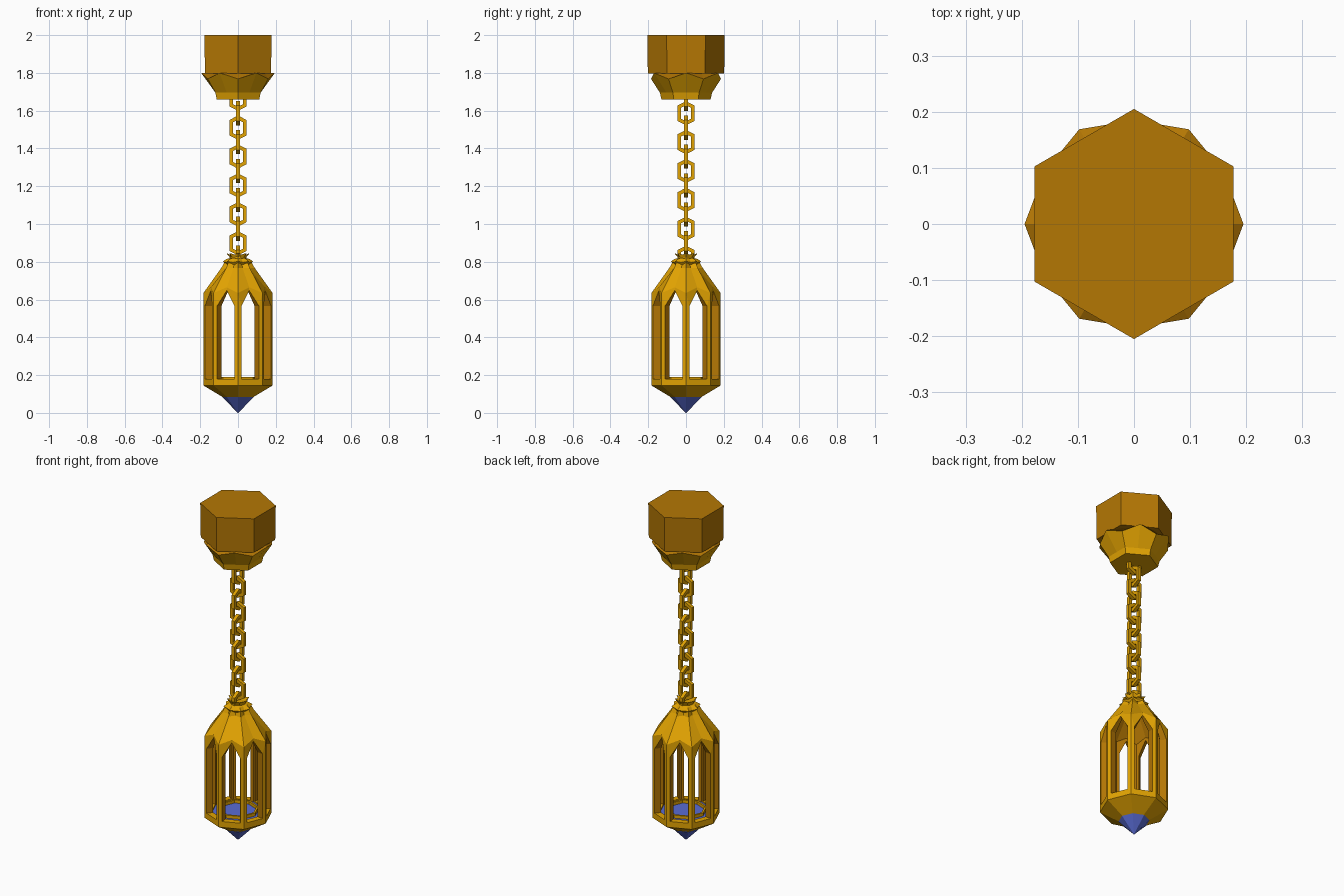
import bpy, bmesh, math
from mathutils import Vector

if "Cube" in bpy.data.objects:
    bpy.data.objects.remove(bpy.data.objects["Cube"])


def material(name, rgb):
    m = bpy.data.materials.new(name)
    lin = [((c / 255 + 0.055) / 1.055) ** 2.4 if c > 10 else c / 255 / 12.92 for c in rgb]
    m.diffuse_color = (*lin, 1)
    m.use_nodes = True
    m.node_tree.nodes["Principled BSDF"].inputs["Base Color"].default_value = m.diffuse_color
    return m


GOLD = material("gold", (226, 163, 2))
BRONZE = material("dark_gold", (180, 119, 4))
BLUE = material("blue", (90, 108, 212))


def finish(name, bm, mats):
    bmesh.ops.remove_doubles(bm, verts=bm.verts[:], dist=1e-5)
    bmesh.ops.recalc_face_normals(bm, faces=bm.faces[:])
    me = bpy.data.meshes.new(name)
    bm.to_mesh(me)
    bm.free()
    for m in mats:
        me.materials.append(m)
    ob = bpy.data.objects.new(name, me)
    bpy.context.collection.objects.link(ob)
    return ob


def loft(name, n, rows, mats, phase=0.0, caps=True, closed=False, second_from=99):
    """Rows of (r_even, z_even, r_odd, z_odd) or (r, z), n points around.
    Bands from index second_from on take the second material."""
    bm = bmesh.new()
    rings = []
    for row in rows:
        if len(row) == 2:
            row = row * 2
        ring = []
        for i in range(n):
            r, z = row[:2] if i % 2 == 0 else row[2:]
            a = math.radians(phase) + math.tau * i / n
            ring.append(bm.verts.new((r * math.cos(a), r * math.sin(a), z)))
        rings.append(ring)
    pairs = list(zip(rings, rings[1:])) + ([(rings[-1], rings[0])] if closed else [])
    for band, (a, b) in enumerate(pairs):
        for i in range(n):
            j = (i + 1) % n
            f = bm.faces.new((a[i], a[j], b[j], b[i]))
            f.material_index = int(band >= second_from)
    if caps:
        bm.faces.new(rings[0])
        bm.faces.new(rings[-1])
    return finish(name, bm, mats)


# Ceiling mount: hexagonal block and pointed collar below it
loft("ceiling_block", 6, [(0.202, 1.797), (0.205, 2.0)], [BRONZE], 30)
h = math.cos(math.pi / 6)
loft("mount_collar", 12, [
    (0.13 * h, 1.66, 0.13, 1.66), (0.138 * h, 1.695, 0.138, 1.695),
    (0.195, 1.80, 0.185, 1.768), (0.16, 1.798, 0.165, 1.798)],
    [GOLD, BRONZE], second_from=2)

# Chain of flat hexagonal links, alternating by a quarter turn
OUT = [(0, .064), (.045, .041), (.045, -.041), (0, -.064), (-.045, -.041), (-.045, .041)]
INN = [(0, .042), (.027, .029), (.027, -.029), (0, -.042), (-.027, -.029), (-.027, .029)]


def chain_link(i):
    zc = 1.663 - 0.0765 * i
    bm = bmesh.new()

    def v(p, d):
        co = (p[0], d, zc + p[1]) if i % 2 == 0 else (d, p[0], zc + p[1])
        return bm.verts.new(co)
    loops = [[v(p, d) for p in pts] for pts, d in
             ((OUT, -.01), (OUT, .01), (INN, .01), (INN, -.01))]
    for k in range(4):
        a, b = loops[k], loops[(k + 1) % 4]
        for s in range(6):
            t = (s + 1) % 6
            bm.faces.new((a[s], a[t], b[t], b[s]))
    finish("chain_link_%d" % i, bm, [GOLD])


for i in range(12):
    chain_link(i)

# Cage: eight thick panels with pointed windows, dark inside, apex folded inward
R, THICK, FOLD = 0.183, 0.79, 0.92
EDGE = [(-1, .145), (1, .145), (1, .635), (0, .665), (-1, .635)]
HOLE = [(-.72, .18), (.72, .18), (.72, .565), (0, .648), (-.72, .565)]
bm = bmesh.new()
for k in range(8):
    c0, c1 = [Vector((math.cos(a), math.sin(a), 0)) * R
              for a in (k * math.pi / 4, (k + 1) * math.pi / 4)]

    def loop(pts, scale):
        out = []
        for s, z in pts:
            fold = FOLD if s == 0 and scale == 1 else 1
            p = c0.lerp(c1, (s + 1) / 2) * scale * fold
            out.append(bm.verts.new((p.x, p.y, z)))
        return out
    eo, ho, hi, ei = loop(EDGE, 1), loop(HOLE, 1), loop(HOLE, THICK), loop(EDGE, THICK)
    for a, b, dark in ((eo, ho, 0), (ho, hi, 1), (hi, ei, 1)):
        for s in range(5):
            t = (s + 1) % 5
            f = bm.faces.new((a[s], a[t], b[t], b[s]))
            f.material_index = int(dark and s != 0)
    for s in (0, 2, 3):  # bottom and top rims
        bm.faces.new((eo[s], eo[s + 1], ei[s + 1], ei[s]))
finish("lantern_cage", bm, [GOLD, BRONZE])

# Folded roof with ridges over the posts and deep valleys between
ap = R * math.cos(math.pi / 8)
loft("lantern_roof", 16, [
    (R, .635, ap * FOLD, .665), (.088, .768, .062, .768), (.07, .80, .05, .80),
    (.04, .79, .036, .785), (R * THICK, .635, ap * THICK, .665)],
    [GOLD, BRONZE], caps=False, closed=True, second_from=3)

# Crown on the roof
loft("roof_collar", 16, [(.06, .785), (.08, .802, .066, .797), (.06, .815, .05, .815),
                         (.04, .82)], [GOLD])
loft("roof_crown", 16, [(.04, .81), (.045, .825), (.062, .846, .046, .838),
                        (.03, .832)], [GOLD])

# Tapered underside, glass floor with ring, and pointed glass drop
loft("lantern_base", 8, [(.075, .08), (R, .145), (.15, .147)], [GOLD])
loft("glass_floor", 8, [(.15, .146), (.15, .172)], [BLUE])
loft("floor_ring", 8, [(.114, .15), (.114, .19), (.102, .19), (.102, .15)], [GOLD],
     caps=False, closed=True)
loft("glass_drop", 8, [(.001, 0), (.083, .083), (.06, .095)], [BLUE])
